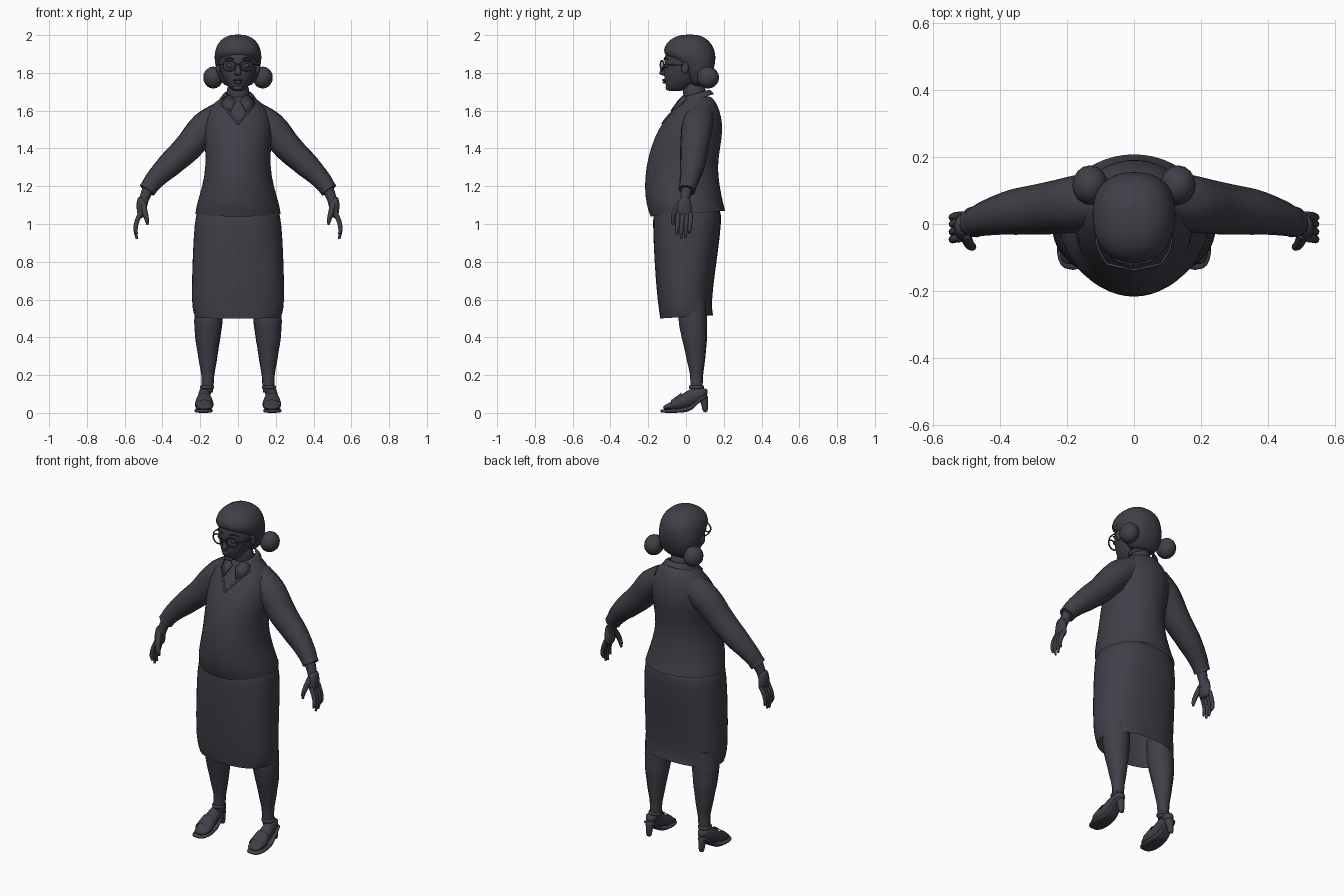
import bpy, bmesh, math
from mathutils import Vector

cube = bpy.data.objects.get("Cube")
if cube:
    bpy.data.objects.remove(cube, do_unlink=True)

slate = bpy.data.materials.new("dark_slate")
slate.use_nodes = True
slate.diffuse_color = (0.05, 0.05, 0.065, 1)
slate.node_tree.nodes["Principled BSDF"].inputs["Base Color"].default_value = slate.diffuse_color


def finish(name, mesh, mirror=False, subdivide=0):
    """Link a mesh as a smooth, slate coloured part."""
    obj = bpy.data.objects.new(name, mesh)
    bpy.context.collection.objects.link(obj)
    mesh.materials.clear()
    mesh.materials.append(slate)
    for face in mesh.polygons:
        face.use_smooth = True
    if mirror:
        obj.modifiers.new("mirror", 'MIRROR').use_mirror_merge = False
    if subdivide:
        mod = obj.modifiers.new("smooth", 'SUBSURF')
        mod.levels = mod.render_levels = subdivide
    return obj


def loft(name, rings, cx=0, axis='z', sides=24, caps=(True, True), square=1.0, mirror=False):
    """Rings: (station, half width, low, high, tilt), low and high across the other axis."""
    bm = bmesh.new()
    loops = []
    for station, half, low, high, *tilt in rings:
        loop = []
        for i in range(sides):
            a = math.tau * i / sides
            c, s = [math.copysign(abs(f(a)) ** square, f(a)) for f in (math.cos, math.sin)]
            across = (low + high) / 2 + s * (high - low) / 2
            along = station + s * (tilt[0] if tilt else 0)
            co = (cx + c * half, across, along) if axis == 'z' else (cx + c * half, along, across)
            loop.append(bm.verts.new(co))
        loops.append(loop)
    for a, b in zip(loops, loops[1:]):
        for i in range(sides):
            j = (i + 1) % sides
            bm.faces.new((a[i], a[j], b[j], b[i]))
    for loop, cap in zip((loops[0], loops[-1]), caps):
        if cap:
            bm.faces.new(loop)
    bmesh.ops.recalc_face_normals(bm, faces=bm.faces)
    mesh = bpy.data.meshes.new(name)
    bm.to_mesh(mesh)
    bm.free()
    return finish(name, mesh, mirror, 1)


def tube(name, points, radii, mirror=False, cyclic=False):
    """Round tube through the points, tapering by the radii."""
    curve = bpy.data.curves.new(name, 'CURVE')
    curve.dimensions = '3D'
    curve.bevel_depth, curve.bevel_resolution, curve.resolution_u = 1, 3, 5
    curve.use_fill_caps = True
    spline = curve.splines.new('BEZIER')
    spline.bezier_points.add(len(points) - 1)
    spline.use_cyclic_u = cyclic
    if not isinstance(radii, (list, tuple)):
        radii = [radii] * len(points)
    for p, co, r in zip(spline.bezier_points, points, radii):
        p.co, p.radius = co, r
        p.handle_left_type = p.handle_right_type = 'AUTO'
    temp = bpy.data.objects.new(name + "_path", curve)
    bpy.context.collection.objects.link(temp)
    mesh = bpy.data.meshes.new_from_object(temp.evaluated_get(bpy.context.evaluated_depsgraph_get()))
    bpy.data.objects.remove(temp, do_unlink=True)
    return finish(name, mesh, mirror)


def ball(name, centre, scale, mirror=False):
    bm = bmesh.new()
    bmesh.ops.create_uvsphere(bm, u_segments=16, v_segments=10, radius=1)
    for v in bm.verts:
        v.co = Vector(c + s * k for c, s, k in zip(centre, scale, v.co))
    mesh = bpy.data.meshes.new(name)
    bm.to_mesh(mesh)
    bm.free()
    return finish(name, mesh, mirror)


# Sweater and skirt
sweater = loft("sweater", [
    (1.055, .228, -.19, .21, .015), (1.1, .222, -.212, .2), (1.2, .19, -.222, .18),
    (1.3, .172, -.213, .167), (1.4, .175, -.19, .182), (1.5, .185, -.15, .197),
    (1.57, .175, -.1, .188), (1.63, .14, -.052, .168), (1.665, .095, -.025, .145),
    (1.68, .065, -.01, .12)], caps=(False, True))
loft("skirt", [
    (1.12, .2, -.165, .175), (1.05, .226, -.177, .19), (.95, .236, -.175, .183),
    (.8, .243, -.168, .163), (.65, .247, -.157, .142), (.55, .245, -.145, .137),
    (.508, .23, -.138, .145, .008)], caps=(True, False), square=.85)

# Sleeves, cuffs and hands
tube("sleeve", [(.08, .075, 1.575), (.17, .06, 1.515), (.27, .045, 1.4), (.36, .035, 1.315),
                (.44, .018, 1.235), (.478, .005, 1.185)], [.08, .085, .077, .068, .053, .044], True)
tube("cuff", [(.47, .008, 1.195), (.482, .004, 1.178)], .046, True)
tube("wrist", [(.47, .005, 1.2), (.498, -.005, 1.13), (.51, -.01, 1.1)], [.032, .026, .03], True)
palm = loft("palm", [(1.15, .022, -.032, .022), (1.1, .027, -.05, .03),
                     (1.06, .024, -.054, .034), (1.03, .017, -.05, .032)], cx=.512, sides=12, mirror=True)
for i, (y, tip) in enumerate([(-.041, .945), (-.018, .92), (.005, .925), (.025, .95)]):
    tube(f"finger_{i + 1}", [(.515, y, 1.06), (.536, y - .003, 1.01), (.542, y - .006, .97),
                             (.536, y - .008, tip)], [.013, .0125, .011, .006], True)
tube("thumb", [(.503, -.03, 1.11), (.492, -.06, 1.06), (.482, -.068, 1.02), (.479, -.068, .995)],
     [.017, .015, .012, .006], True)

# Legs
tube("leg", [(.155, .035, .6), (.157, .037, .48), (.16, .045, .4), (.16, .052, .3),
             (.16, .056, .2), (.163, .055, .11)], [.075, .076, .068, .052, .035, .031], True)

# Heeled sandals
loft("foot", [(.105, .022, .085, .12), (.07, .032, .06, .135), (.03, .035, .03, .135),
              (-.02, .04, .018, .1), (-.06, .046, .016, .07), (-.1, .043, .016, .048),
              (-.122, .03, .018, .036)], cx=.178, axis='y', sides=16, mirror=True)
loft("sole", [(.115, .026, .08, .1), (.08, .032, .064, .086), (.05, .036, .034, .06),
              (.02, .04, .002, .03), (-.06, .052, 0, .02), (-.11, .047, 0, .02),
              (-.138, .026, .002, .018)], cx=.182, axis='y', sides=16, square=.6, mirror=True)
loft("heel", [(0, .017, .088, .117), (.04, .018, .083, .117), (.075, .026, .066, .118),
              (.1, .029, .055, .118)], cx=.175, sides=12, mirror=True)
loft("heel_cup", [(.085, .031, .045, .118), (.12, .033, .04, .115), (.13, .03, .042, .112)],
     cx=.173, sides=16, mirror=True)
loft("toe_band", [(-.025, .045, .012, .108), (-.05, .051, .012, .088), (-.08, .05, .012, .068)],
     cx=.179, axis='y', sides=16, caps=(False, False), mirror=True)
loft("ankle_strap", [(.125, .036, .016, .094), (.132, .039, .013, .097), (.142, .038, .014, .096),
                     (.147, .034, .017, .093)], cx=.164, sides=16, mirror=True)

# Neck and head
loft("neck", [(1.62, .065, -.01, .125), (1.68, .058, -.012, .108), (1.76, .06, -.03, .1)])
loft("face", [(1.703, .022, -.088, -.03), (1.715, .043, -.1, .02), (1.75, .07, -.113, .06),
              (1.8, .092, -.119, .1), (1.85, .104, -.116, .12), (1.9, .108, -.115, .13),
              (1.95, .085, -.08, .1)])
loft("hair", [(1.725, .06, .04, .09), (1.75, .09, .015, .122), (1.79, .11, -.002, .14),
              (1.84, .121, -.035, .153), (1.875, .125, -.085, .157), (1.9, .125, -.12, .156),
              (1.94, .117, -.117, .146), (1.975, .092, -.088, .118), (1.995, .06, -.05, .085),
              (2.003, .025, -.01, .05)], square=.88)
ball("hair_bun", (.131, .116, 1.775), (.053, .059, .058), True)
tube("bun_tie", [(.09, .1, 1.79), (.11, .108, 1.783)], .03, True)

# Facial features
loft("nose", [(1.785, .012, -.125, -.1), (1.793, .019, -.143, -.1), (1.803, .018, -.144, -.1),
              (1.825, .011, -.13, -.1), (1.85, .009, -.119, -.1)], sides=12)
ball("upper_lip", (0, -.117, 1.762), (.026, .01, .006))
ball("lower_lip", (0, -.114, 1.75), (.022, .01, .007))
ball("chin", (0, -.088, 1.722), (.028, .02, .017))
ball("eye", (.043, -.101, 1.838), (.02, .013, .012), True)
ball("ear", (.105, -.005, 1.825), (.013, .02, .032), True)
tube("eyebrow", [(.02, -.116, 1.872), (.045, -.11, 1.879), (.072, -.094, 1.87)], [.003, .005, .002], True)

# Glasses
rim = [(.047 + .034 * math.cos(a), -.127 + .008 * math.cos(a), 1.838 + .027 * math.sin(a))
       for a in (math.tau * i / 12 for i in range(12))]
tube("glasses_rim", rim, .0042, True, cyclic=True)
tube("glasses_bridge", [(-.014, -.134, 1.843), (0, -.137, 1.847), (.014, -.134, 1.843)], .004)
tube("glasses_temple", [(.081, -.119, 1.845), (.108, -.07, 1.843), (.113, 0, 1.84)], .0035, True)

# Neckline trim laid on the sweater front
bpy.context.view_layer.update()


def on_sweater(x, z, gap=0.0):
    hit, place, _, _ = sweater.ray_cast(Vector((x, -1, z)), Vector((0, 1, 0)))
    return (x, (place.y if hit else 0) - gap, z)


tube("neckline_trim", [on_sweater(x, 1.53 + x * 1.25) for x in (0, .02, .045, .07, .088)], .006, True)

# Shirt collar: a tilted band with a pointed flap on each side
loft("collar_band", [(1.658, .1, -.04, .148, .03), (1.675, .088, -.028, .142, .025),
                     (1.695, .073, -.012, .125, .018), (1.69, .064, -.006, .117, .018)],
     caps=(False, False))
bm = bmesh.new()
flap = [on_sweater(x, z, .012) for x, z in ((.012, 1.655), (.04, 1.6), (.085, 1.625))]
flap += [(.085, .0, 1.665), (.045, -.012, 1.685)]
bm.faces.new([bm.verts.new(p) for p in flap])
bmesh.ops.triangulate(bm, faces=bm.faces)
flap_mesh = bpy.data.meshes.new("collar_flap")
bm.to_mesh(flap_mesh)
bm.free()
collar_flap = finish("collar_flap", flap_mesh, True)
collar_flap.modifiers.new("thickness", 'SOLIDIFY').thickness = .008
